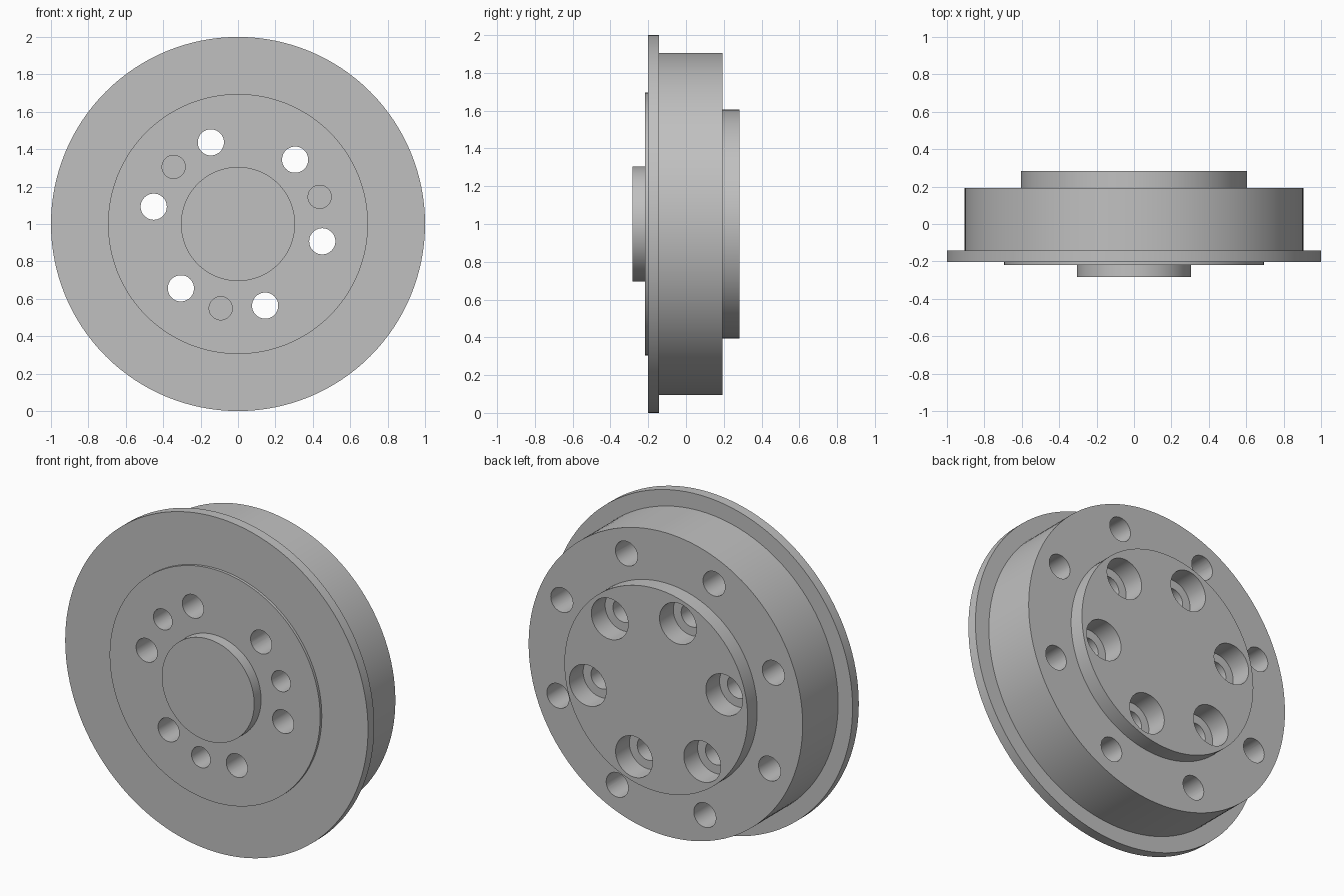
import bpy, bmesh
from math import radians, tau, cos, sin
from mathutils import Matrix, Vector

cube = bpy.data.objects.get("Cube")
if cube:
    bpy.data.objects.remove(cube, do_unlink=True)

CENTRE = Vector((0, 0, 1))
BACK, BODY_BACK, FLANGE_BACK = 0.283, 0.192, -0.143
FLANGE_FRONT, RING_FRONT, HUB_FRONT = -0.202, -0.218, -0.283

steel = bpy.data.materials.new("grey_steel")
steel.use_nodes = True
colour = (0.53, 0.53, 0.53, 1)
steel.diffuse_color = colour
steel.node_tree.nodes["Principled BSDF"].inputs["Base Color"].default_value = colour


def add_turned(bm, profile, centre, steps):
    """Turn a (radius, y) profile about the y direction and cap both ends."""
    part = bmesh.new()
    verts = [part.verts.new((r, y, 0)) for r, y in profile]
    edges = [part.edges.new(pair) for pair in zip(verts, verts[1:])]
    bmesh.ops.spin(part, geom=verts + edges, cent=(0, 0, 0), axis=(0, 1, 0),
                   angle=tau, steps=steps, use_merge=False)
    bmesh.ops.remove_doubles(part, verts=part.verts, dist=1e-4)
    bmesh.ops.holes_fill(part, edges=[e for e in part.edges if e.is_boundary], sides=0)
    bmesh.ops.recalc_face_normals(part, faces=part.faces)
    bmesh.ops.transform(part, matrix=Matrix.Translation(centre), verts=part.verts)
    temp = bpy.data.meshes.new("temp")
    part.to_mesh(temp)
    part.free()
    bm.from_mesh(temp)
    bpy.data.meshes.remove(temp)


def make_object(name, bm):
    mesh = bpy.data.meshes.new(name)
    bm.to_mesh(mesh)
    bm.free()
    mesh.materials.append(steel)
    obj = bpy.data.objects.new(name, mesh)
    bpy.context.collection.objects.link(obj)
    return obj


# Stepped disc: hub, raised ring, flange, body and rear boss
bm = bmesh.new()
add_turned(bm, [(0.305, HUB_FRONT), (0.305, RING_FRONT),
                (0.695, RING_FRONT), (0.695, FLANGE_FRONT),
                (1.0, FLANGE_FRONT), (1.0, FLANGE_BACK),
                (0.905, FLANGE_BACK), (0.905, BODY_BACK),
                (0.605, BODY_BACK), (0.605, BACK)], CENTRE, 128)
disc = make_object("flanged_disc", bm)

# Hole patterns: count, circle radius, first angle, turned profile
counterbored = [(0.07, -0.4), (0.07, BACK - 0.13), (0.122, BACK - 0.13), (0.122, 0.4)]
dowel = [(0.062, -0.4), (0.062, 0.05)]
rim_bolt = [(0.073, -0.08), (0.073, 0.4)]
patterns = [(6, 0.46, 48.4, counterbored), (3, 0.46, 18.4, dowel), (8, 0.757, 25, rim_bolt)]

bm = bmesh.new()
for count, radius, start, profile in patterns:
    for i in range(count):
        a = radians(start) + tau * i / count
        add_turned(bm, profile, CENTRE + Vector((radius * cos(a), 0, radius * sin(a))), 40)
cutter = make_object("hole_cutters", bm)
cutter.hide_render = True

# Drill the holes
boolean = disc.modifiers.new("holes", "BOOLEAN")
boolean.operation = "DIFFERENCE"
boolean.solver = "EXACT"
boolean.object = cutter
bpy.ops.object.select_all(action="DESELECT")
bpy.context.view_layer.objects.active = disc
disc.select_set(True)
bpy.ops.object.modifier_apply(modifier=boolean.name)
bpy.data.objects.remove(cutter, do_unlink=True)
bpy.ops.object.shade_smooth_by_angle(angle=radians(30))
